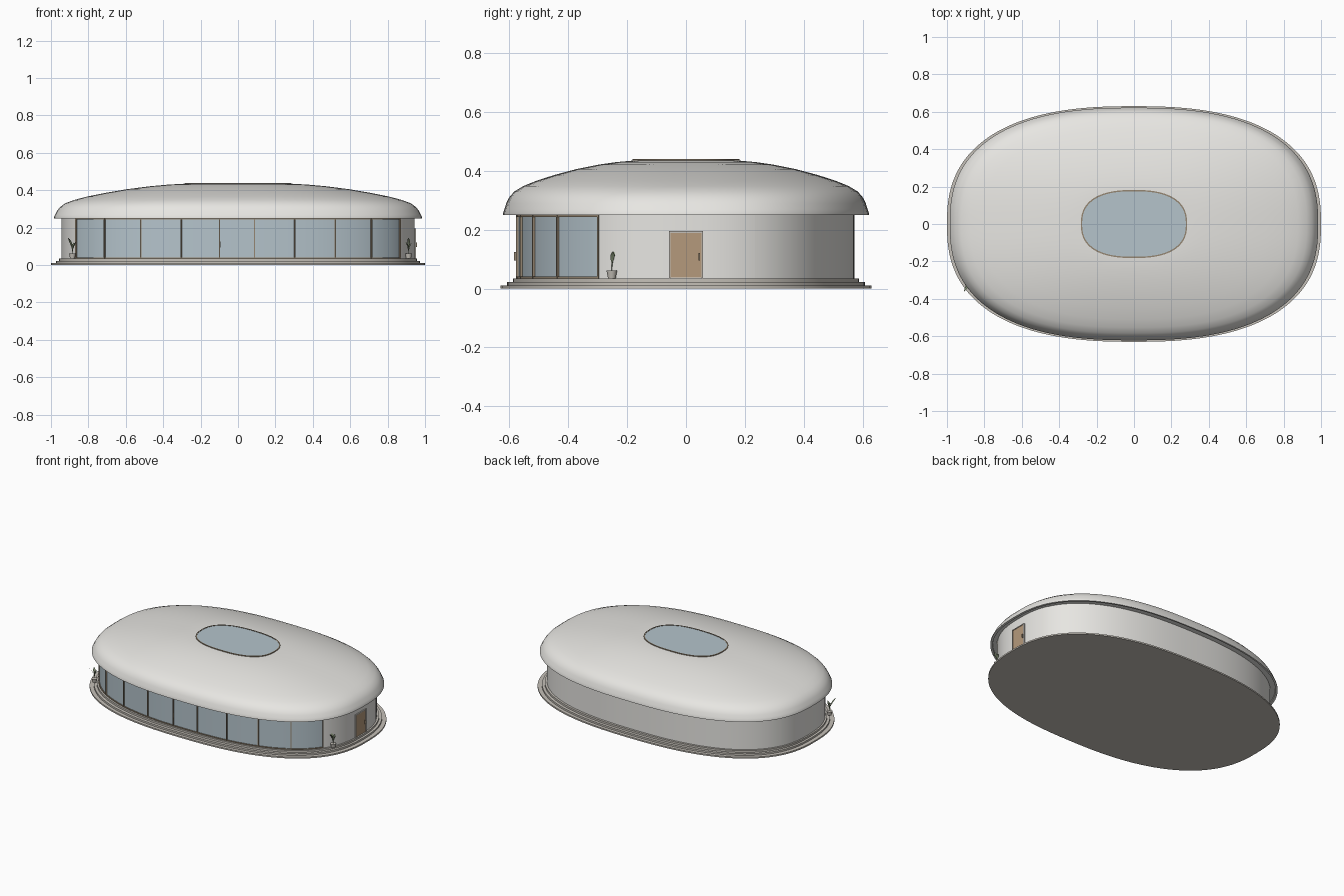
import bpy, bmesh, math
from mathutils import Vector, Matrix

if "Cube" in bpy.data.objects:
    bpy.data.objects.remove(bpy.data.objects["Cube"])

N = 2.5            # superellipse exponent of the plan
A, B = 0.945, 0.575  # wall half sizes


def mat(name, r, g, b):
    m = bpy.data.materials.new(name)
    m.diffuse_color = (r, g, b, 1)
    m.use_nodes = True
    m.node_tree.nodes["Principled BSDF"].inputs["Base Color"].default_value = m.diffuse_color
    return m


WHITE = mat("plaster", 0.80, 0.79, 0.76)
STONE = mat("stone", 0.56, 0.53, 0.48)
GLASS = mat("glass", 0.46, 0.55, 0.60)
BRONZE = mat("bronze", 0.30, 0.24, 0.17)
WOOD = mat("wood", 0.46, 0.32, 0.20)
LEAF = mat("leaf", 0.22, 0.27, 0.17)


def plan(a, b, t):
    c, s = math.cos(t), math.sin(t)
    return (math.copysign(a * abs(c) ** (2 / N), c),
            math.copysign(b * abs(s) ** (2 / N), s))


def finish(name, bm, m, smooth=True):
    bmesh.ops.recalc_face_normals(bm, faces=bm.faces)
    me = bpy.data.meshes.new(name)
    bm.to_mesh(me)
    bm.free()
    ob = bpy.data.objects.new(name, me)
    bpy.context.collection.objects.link(ob)
    me.materials.append(m)
    if smooth:
        bpy.ops.object.select_all(action='DESELECT')
        ob.select_set(True)
        bpy.context.view_layer.objects.active = ob
        bpy.ops.object.shade_smooth_by_angle(angle=math.radians(32))
    return ob


def loft(name, rings, m, closed=False, seg=128):
    """Stack of plan outlines (a, b, z), capped or joined end to end."""
    bm = bmesh.new()
    loops = [[bm.verts.new((*plan(a, b, 2 * math.pi * i / seg), z))
              for i in range(seg)] for a, b, z in rings]
    pairs = list(zip(loops, loops[1:])) + ([(loops[-1], loops[0])] if closed else [])
    for lo, hi in pairs:
        for i in range(seg):
            j = (i + 1) % seg
            bm.faces.new((lo[i], lo[j], hi[j], hi[i]))
    if not closed:
        bm.faces.new(loops[0])
        bm.faces.new(loops[-1])
    return finish(name, bm, m)


def arc(name, t0, t1, z0, z1, out, thick, m, seg=48):
    """Curved wall strip following the plan outline."""
    bm = bmesh.new()
    cols = []
    for i in range(seg + 1):
        t = t0 + (t1 - t0) * i / seg
        o, n = plan(A + out, B + out, t), plan(A + out - thick, B + out - thick, t)
        cols.append([bm.verts.new((*p, z)) for p, z in ((o, z0), (o, z1), (n, z1), (n, z0))])
    for c, d in zip(cols, cols[1:]):
        for k in range(4):
            bm.faces.new((c[k], d[k], d[(k + 1) % 4], c[(k + 1) % 4]))
    bm.faces.new(cols[0])
    bm.faces.new(cols[-1])
    return finish(name, bm, m)


def box(name, loc, size, m, rot=0.0):
    bm = bmesh.new()
    mx = Matrix.Translation(loc) @ Matrix.Rotation(rot, 4, 'Z') @ Matrix.Diagonal((*size, 1))
    bmesh.ops.create_cube(bm, size=1, matrix=mx)
    return finish(name, bm, m, False)


def front_t(x):
    """Plan parameter of the front wall point at x."""
    return -math.acos(math.copysign(abs(x / A) ** (N / 2), x))


# stepped plinth
for i, (a, b, z0, z1) in enumerate(((1.0, 0.63, 0, 0.01), (0.972, 0.608, 0.01, 0.022),
                                    (0.956, 0.588, 0.022, 0.035))):
    loft(f"plinth_step_{i + 1}", [(a, b, z0), (a, b, z1)], STONE)

# walls: two sides and the back
tf = front_t(0.868)
tb = math.asin((0.235 / B) ** (N / 2))
Z0, Z1 = 0.035, 0.256
arc("right_wall", tf, tb, Z0, Z1, 0, 0.02, WHITE)
arc("left_wall", math.pi - tb, math.pi - tf, Z0, Z1, 0, 0.02, WHITE)
arc("back_wall", tb, math.pi - tb, Z0, Z1, -0.002, 0.018, WHITE, 72)

# front glazing with rails and mullions
te = -math.pi - tf
arc("front_glass", te, tf, Z0, Z1, -0.005, 0.006, GLASS, 80)
arc("bottom_rail", te, tf, Z0, Z0 + 0.006, 0.001, 0.014, BRONZE, 80)
arc("top_rail", te, tf, Z1 - 0.012, Z1, 0.001, 0.014, BRONZE, 80)
for i, x in enumerate((-0.867, -0.715, -0.52, -0.305, -0.1, 0.088, 0.305, 0.52, 0.715, 0.867)):
    t = front_t(x)
    p, q = Vector(plan(A, B, t - 0.01)), Vector(plan(A, B, t + 0.01))
    d = q - p
    c = Vector(plan(A - 0.004, B - 0.004, t))
    box(f"mullion_{i + 1}", (c.x, c.y, (Z0 + Z1) / 2), (0.006, 0.014, Z1 - Z0), BRONZE,
        math.atan2(d.y, d.x))
box("sliding_door_handle", (-0.092, -B - 0.005, 0.11), (0.004, 0.008, 0.03), BRONZE)

# wooden side door
box("side_door", (A, 0, 0.113), (0.008, 0.104, 0.152), WOOD)
for s in (-1, 1):
    box("side_door_jamb", (A, s * 0.055, 0.114), (0.014, 0.006, 0.158), STONE)
box("side_door_head", (A, 0, 0.192), (0.014, 0.116, 0.006), STONE)
box("side_door_handle", (A + 0.008, 0.045, 0.108), (0.01, 0.004, 0.025), BRONZE)

# domed roof with a drip edge and recessed soffit
profile = ((0.965, 0.257), (0.982, 0.257), (0.984, 0.25), (1.0, 0.25), (1.0, 0.256), (0.992, 0.270),
           (0.982, 0.290), (0.966, 0.310), (0.938, 0.330), (0.89, 0.348), (0.82, 0.366),
           (0.72, 0.386), (0.60, 0.406), (0.48, 0.421), (0.38, 0.430), (0.29, 0.435))
loft("roof", [(0.985 * s, 0.622 * s, z) for s, z in profile], WHITE)

# oval skylight
loft("skylight_frame", [(0.284, 0.182, 0.433), (0.284, 0.182, 0.44),
                        (0.277, 0.175, 0.44), (0.277, 0.175, 0.433)], BRONZE, True)
loft("skylight_glass", [(0.278, 0.176, 0.432), (0.278, 0.176, 0.438)], GLASS)


def potted_plant(side, x, y, turn):
    bm = bmesh.new()
    bmesh.ops.create_cone(bm, cap_ends=True, segments=20, radius1=0.013, radius2=0.018,
                          depth=0.026, matrix=Matrix.Translation((x, y, 0.048)))
    finish(f"{side}_plant_pot", bm, STONE)
    bm = bmesh.new()
    # arching leaves: direction, reach, height
    for ang, reach, high in ((0, 0.022, 0.068), (150, 0.020, 0.072), (260, 0.046, 0.086),
                             (75, 0.014, 0.06)):
        a = math.radians(ang + turn)
        d, w = Vector((math.cos(a), math.sin(a), 0)), Vector((-math.sin(a), math.cos(a), 0))
        prev = None
        for k in range(9):
            u = k / 8
            c = Vector((x, y, 0.058)) + d * reach * u ** 1.8
            c.z += high * (1.25 * u - 0.25 * u ** 3)
            h = 0.0012 + 0.006 * max(0, math.sin(math.pi * max(0, (u - 0.35) / 0.65)))
            row = [bm.verts.new(c + w * h), bm.verts.new(c - w * h)]
            if prev:
                bm.faces.new((prev[0], prev[1], row[1], row[0]))
            prev = row
    finish(f"{side}_plant_leaves", bm, LEAF)


# plants beside the ends of the glazing
potted_plant("right", 0.912, -0.252, 10)
potted_plant("left", -0.885, -0.32, -20)
